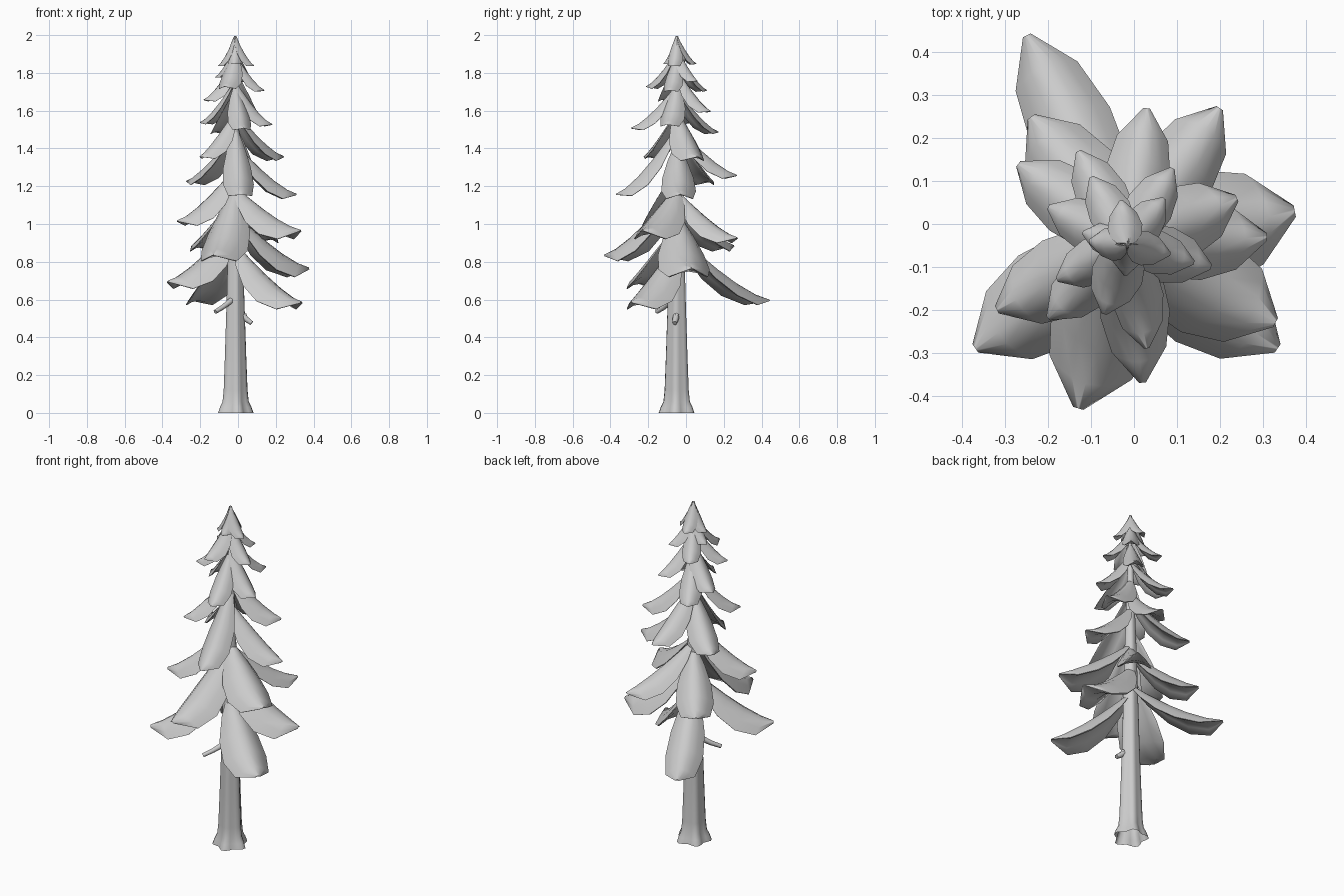
import bpy, bmesh, math
from mathutils import Vector

cube = bpy.data.objects.get("Cube")
if cube:
    bpy.data.objects.remove(cube)

AXIS = Vector((-0.015, -0.048, 0))
grey = bpy.data.materials.new("light grey")
grey.use_nodes = True
grey.diffuse_color = (0.6, 0.6, 0.6, 1)
grey.node_tree.nodes["Principled BSDF"].inputs["Base Color"].default_value = grey.diffuse_color


def loft(name, rings, angle, cap_start=True):
    """Skin closed rings of equal length and cap the ends."""
    bm = bmesh.new()
    loops = [[bm.verts.new(p) for p in ring] for ring in rings]
    n = len(loops[0])
    for a, b in zip(loops, loops[1:]):
        for i in range(n):
            j = (i + 1) % n
            bm.faces.new((a[i], a[j], b[j], b[i]))
    if cap_start:
        bm.faces.new(loops[0])
    bm.faces.new(loops[-1])
    bmesh.ops.recalc_face_normals(bm, faces=bm.faces)
    mesh = bpy.data.meshes.new(name)
    bm.to_mesh(mesh)
    bm.free()
    mesh.materials.append(grey)
    obj = bpy.data.objects.new(name, mesh)
    bpy.context.collection.objects.link(obj)
    bpy.ops.object.select_all(action="DESELECT")
    obj.select_set(True)
    bpy.context.view_layer.objects.active = obj
    bpy.ops.object.shade_smooth_by_angle(angle=math.radians(angle))


def bough(name, x, y, z, root_z, width):
    """Drooping arched bough from the trunk to a blunt pointed tip."""
    root = Vector((AXIS.x, AXIS.y, root_z))
    flat = Vector((x - AXIS.x, y - AXIS.y, 0))
    reach = flat.length
    out = flat / reach
    side = Vector((-out.y, out.x, 0))
    drop = root_z - z
    rings = []
    for t, w in ((0.02, 0.16), (0.2, 0.58), (0.42, 0.92), (0.64, 1.02), (0.85, 0.8), (1, 0.1)):
        centre = root + out * reach * t
        centre.z = z + drop * (1 - t) ** 1.35
        slope = drop / reach * 1.35 * (1 - t) ** 0.35
        down = Vector((-out.x * slope, -out.y * slope, -1)).normalized()
        half = width / 2 * w
        top = [centre + side * half * u + down * half * 0.75 * u * u
               for u in (-1, -0.7, -0.35, 0, 0.35, 0.7, 1)]
        under = [centre + side * half * u + down * half * (0.46 + 0.36 * u * u)
                 for u in (0.94, 0.5, 0, -0.5, -0.94)]
        rings.append(top + under)
    loft(name, rings, 65)


def tube(name, points, radii, sides=6):
    direction = (points[-1] - points[0]).normalized()
    u = direction.orthogonal().normalized()
    v = direction.cross(u)
    turns = [2 * math.pi * i / sides for i in range(sides)]
    loft(name, [[p + (u * math.cos(a) + v * math.sin(a)) * r for a in turns]
                for p, r in zip(points, radii)], 65)


# Fluted trunk with flared roots, open underneath
rings = []
for z, r, lobe in ((0, 0.086, 0.16), (0.03, 0.077, 0.15), (0.06, 0.066, 0.11), (0.12, 0.061, 0.09),
                   (0.3, 0.055, 0.08), (0.6, 0.046, 0.07), (1.1, 0.034, 0.04), (1.6, 0.018, 0),
                   (1.95, 0.004, 0)):
    ring = []
    for i in range(25):
        a = 2 * math.pi * i / 25
        radius = r * (1 + lobe * math.cos(5 * a + 0.6))
        ring.append(AXIS + Vector((radius * math.cos(a), radius * math.sin(a), z)))
    rings.append(ring)
loft("trunk", rings, 65, cap_start=False)

# Broken twigs below the crown
tube("right_twig", [Vector((-0.03, -0.07, 0.6)), Vector((-0.08, -0.115, 0.56)),
                    Vector((-0.12, -0.155, 0.535))], (0.018, 0.014, 0.012))
tube("left_twig", [Vector((0.01, -0.05, 0.53)), Vector((0.045, -0.055, 0.495)),
                   Vector((0.072, -0.06, 0.475))], (0.018, 0.016, 0.013))
tube("left_twig_fork", [Vector((0.04, -0.055, 0.5)), Vector((0.036, -0.045, 0.525))],
     (0.011, 0.008))

# Boughs by tier: tip x, tip y, tip height, root height, width
tiers = {
    "low_bough": ((-0.25, 0.44, 0.6, 0.95, 0.2), (0.335, -0.29, 0.59, 0.9, 0.24),
                  (-0.37, -0.29, 0.7, 1.0, 0.24), (0.375, 0.03, 0.77, 1.06, 0.27),
                  (-0.13, -0.43, 0.84, 1.2, 0.25)),
    "middle_bough": ((-0.24, 0.25, 0.89, 1.15, 0.2), (0.2, 0.27, 0.93, 1.18, 0.18),
                     (0.33, -0.23, 0.97, 1.2, 0.24), (-0.32, -0.2, 1.02, 1.3, 0.19),
                     (0.31, -0.03, 1.16, 1.43, 0.18), (0.02, -0.37, 1.16, 1.52, 0.16),
                     (-0.27, 0.14, 1.23, 1.48, 0.16), (0.03, 0.27, 1.26, 1.52, 0.15)),
    "high_bough": ((-0.2, -0.22, 1.36, 1.6, 0.13), (0.24, 0.06, 1.36, 1.6, 0.17),
                   (-0.13, 0.17, 1.49, 1.71, 0.12), (0.03, -0.29, 1.51, 1.74, 0.12),
                   (0.18, -0.1, 1.53, 1.76, 0.13), (-0.2, 0.04, 1.54, 1.76, 0.12),
                   (0.09, 0.13, 1.6, 1.82, 0.11), (-0.18, -0.13, 1.66, 1.86, 0.11)),
    "crown_bough": ((0.14, -0.09, 1.71, 1.9, 0.1), (-0.1, 0.11, 1.71, 1.9, 0.1),
                    (-0.07, -0.21, 1.73, 1.92, 0.12), (0.07, 0.06, 1.76, 1.93, 0.09),
                    (-0.12, -0.02, 1.78, 1.94, 0.08)),
    "top_bough": ((0.085, -0.07, 1.84, 2.0, 0.08), (-0.105, -0.04, 1.84, 2.0, 0.08),
                  (-0.03, 0.055, 1.85, 2.0, 0.08), (-0.02, -0.12, 1.85, 2.0, 0.08)),
}
for tier, boughs in tiers.items():
    for number, spec in enumerate(boughs, 1):
        bough(f"{tier}_{number}", *spec)
